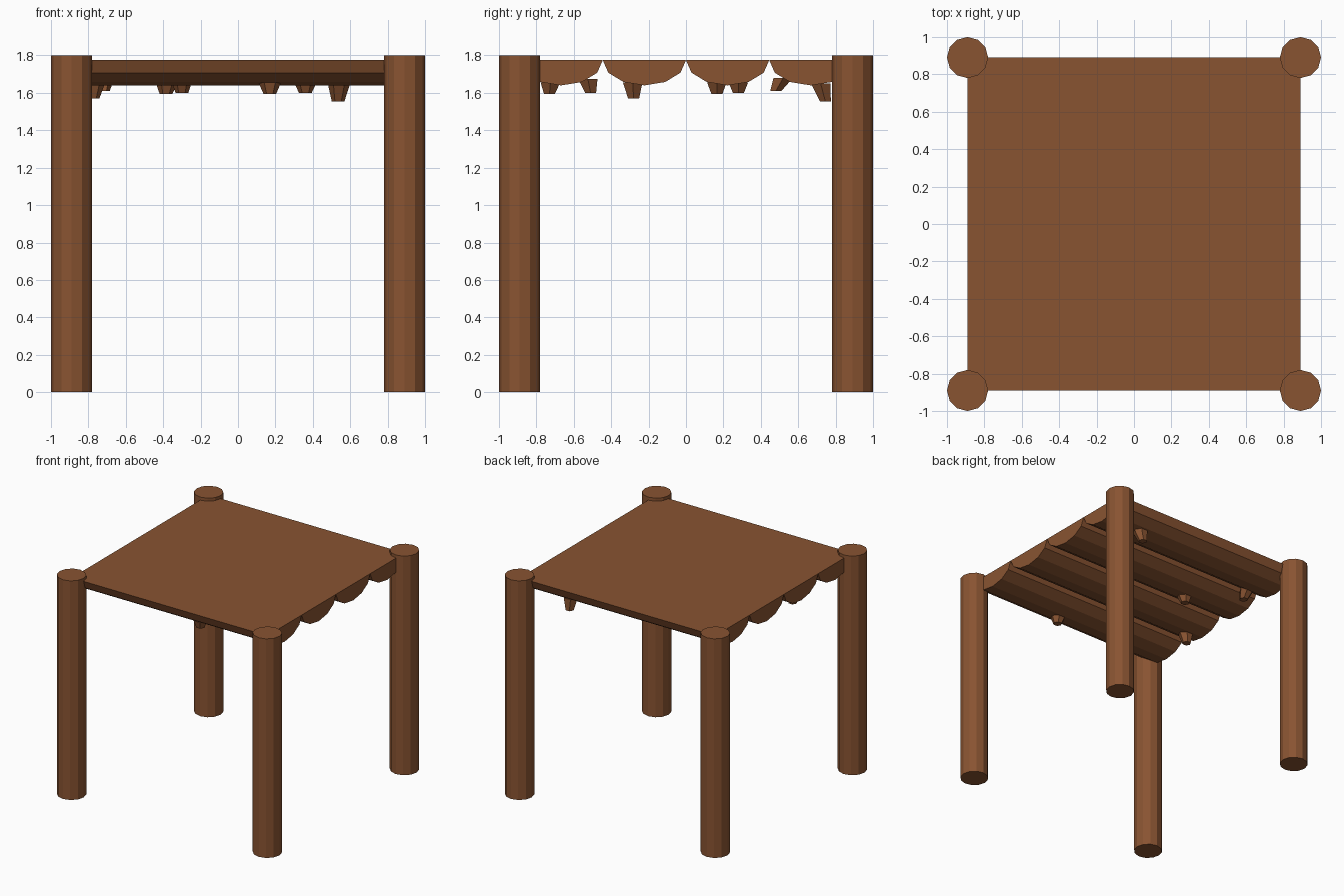
import bpy, bmesh, math
from mathutils import Vector

if "Cube" in bpy.data.objects:
    bpy.data.objects.remove(bpy.data.objects["Cube"])

wood = bpy.data.materials.new("brown wood")
wood.diffuse_color = (0.25, 0.088, 0.031, 1)
wood.use_nodes = True
wood.node_tree.nodes["Principled BSDF"].inputs["Base Color"].default_value = wood.diffuse_color


def add_object(name, bm):
    bmesh.ops.recalc_face_normals(bm, faces=bm.faces)
    mesh = bpy.data.meshes.new(name)
    bm.to_mesh(mesh)
    bm.free()
    mesh.materials.append(wood)
    obj = bpy.data.objects.new(name, mesh)
    bpy.context.collection.objects.link(obj)
    return obj


def loft(name, ring_a, ring_b):
    """Closed solid between two matching rings of points."""
    bm = bmesh.new()
    a = [bm.verts.new(p) for p in ring_a]
    b = [bm.verts.new(p) for p in ring_b]
    n = len(a)
    for i in range(n):
        j = (i + 1) % n
        bm.faces.new((a[i], a[j], b[j], b[i]))
    bm.faces.new(a)
    bm.faces.new(b)
    return add_object(name, bm)


def ring(cx, cy, z, r, sides):
    return [(cx + r * math.cos(2 * math.pi * i / sides),
             cy + r * math.sin(2 * math.pi * i / sides), z) for i in range(sides)]


# Corner posts
POST = 0.89
for sx, side in ((-1, "left"), (1, "right")):
    for sy, end in ((-1, "front"), (1, "back")):
        x, y = sx * POST, sy * POST
        loft(f"{end}_{side}_post", ring(x, y, 0, 0.11, 12), ring(x, y, 1.8, 0.11, 12))

# Deck of four flattened half logs, flat side up
TOP, DEPTH, HALF = 1.775, 0.135, POST / 4
for k in range(4):
    yc = -POST + HALF * (2 * k + 1)
    prof = [(yc + HALF * math.cos(math.pi * i / 6),
             TOP - DEPTH * math.sin(math.pi * i / 6)) for i in range(7)]
    loft(f"half_log_{k + 1}", [(-POST, y, z) for y, z in prof],
         [(POST, y, z) for y, z in prof])

# Branch stubs under the logs: base x, y, z, then tip x, y, z
stubs = [
    (0.17, -0.725, 1.655, 0.17, -0.73, 1.595),
    (-0.30, -0.525, 1.675, -0.30, -0.51, 1.60),
    (-0.77, -0.285, 1.655, -0.775, -0.28, 1.57),
    (-0.38, 0.165, 1.655, -0.385, 0.165, 1.595),
    (0.36, 0.28, 1.655, 0.36, 0.28, 1.60),
    (-0.72, 0.52, 1.68, -0.72, 0.48, 1.61),
    (0.54, 0.72, 1.65, 0.535, 0.745, 1.555),
]
for n, (bx, by, bz, tx, ty, tz) in enumerate(stubs):
    loft(f"branch_stub_{n + 1}", ring(bx, by, bz, 0.06, 6), ring(tx, ty, tz, 0.034, 6))
